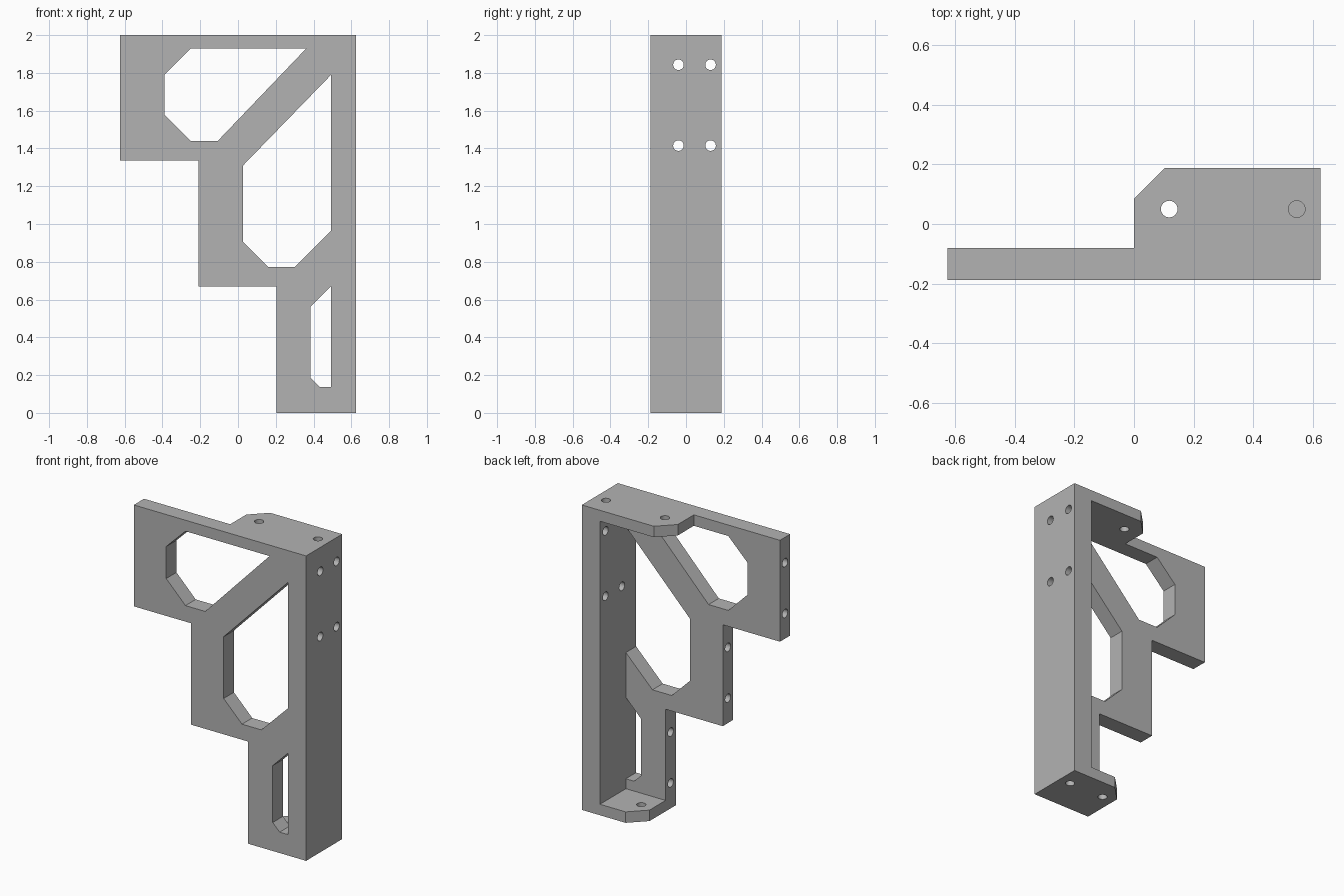
import bpy, bmesh, math
from mathutils import Matrix, Vector

cube = bpy.data.objects.get("Cube")
if cube:
    bpy.data.objects.remove(cube, do_unlink=True)

# Main sizes
X, Y, H = 0.625, 0.187, 2.0
PLATE = -0.081            # back surface of the front plate
WALL = 0.493              # inner surface of the side wall
TAB = 0.072               # thickness of the end tabs
STEP_X, STEP_Z = (-0.21, 0.205), (1.335, 0.67)
HOLE_R = 0.028

grey = bpy.data.materials.new("plain grey")
grey.use_nodes = True
colour = (0.45, 0.45, 0.45, 1)
grey.diffuse_color = colour
grey.node_tree.nodes["Principled BSDF"].inputs["Base Color"].default_value = colour


def finish(name, bm):
    bmesh.ops.recalc_face_normals(bm, faces=bm.faces)
    mesh = bpy.data.meshes.new(name)
    bm.to_mesh(mesh)
    bm.free()
    obj = bpy.data.objects.new(name, mesh)
    bpy.context.collection.objects.link(obj)
    mesh.materials.append(grey)
    return obj


def prism(name, outline, axis, low, high):
    """Extrude an outline along 'y' (points are x, z) or 'z' (points are x, y)."""
    bm = bmesh.new()
    place = (lambda a, b: (a, low, b)) if axis == 'y' else (lambda a, b: (a, b, low))
    face = bm.faces.new([bm.verts.new(place(a, b)) for a, b in outline])
    out = bmesh.ops.extrude_face_region(bm, geom=[face])
    verts = [v for v in out["geom"] if isinstance(v, bmesh.types.BMVert)]
    shift = Vector((0, high - low, 0)) if axis == 'y' else Vector((0, 0, high - low))
    bmesh.ops.translate(bm, verts=verts, vec=shift)
    return finish(name, bm)


def cut(target, cutter):
    mod = target.modifiers.new("cut", 'BOOLEAN')
    mod.operation, mod.solver, mod.object = 'DIFFERENCE', 'EXACT', cutter
    bpy.context.view_layer.objects.active = target
    bpy.ops.object.modifier_apply(modifier=mod.name)
    bpy.data.objects.remove(cutter, do_unlink=True)


# Stepped block
bracket = prism("stepped_bracket", [
    (X, 0), (X, H), (-X, H), (-X, STEP_Z[0]), (STEP_X[0], STEP_Z[0]),
    (STEP_X[0], STEP_Z[1]), (STEP_X[1], STEP_Z[1]), (STEP_X[1], 0)], 'y', -Y, Y)

# Rear pocket, leaving plate, side wall and two tabs
cut(bracket, prism("pocket", [(-1, TAB), (WALL, TAB), (WALL, H - TAB), (-1, H - TAB)],
                   'y', PLATE, 1))

# Outline of the top tab and chamfers of the bottom tab
cut(bracket, prism("top_trim", [(-1, PLATE), (0, PLATE), (0, 0.085), (0.105, 0.19),
                                (0.105, 1), (-1, 1)], 'z', 1, 3))
cut(bracket, prism("bottom_trim", [(0.1, -0.02), (0.42, 0.3), (0.1, 0.3)], 'z', -1, 0.5))

# Three windows through the plate
top = H - TAB
windows = [
    [(-0.39, 1.79), (-0.25, top), (0.36, top), (-0.107, 1.44), (-0.25, 1.44), (-0.39, 1.58)],
    [(WALL, 1.79), (0.027, 1.31), (0.027, 0.905), (0.16, 0.772), (0.30, 0.772), (WALL, 0.965)],
    [(WALL, 0.67), (0.383, 0.56), (0.383, 0.187), (0.433, 0.137), (WALL, 0.137)],
]
for outline in windows:
    cut(bracket, prism("window", outline, 'y', -1, 0))

# Screw holes
holes = bmesh.new()


def drill(centre, axis, length):
    turn = Matrix.Rotation(math.pi / 2, 4, 'Y') if axis == 'x' else Matrix()
    bmesh.ops.create_cone(holes, cap_ends=True, segments=24, radius1=HOLE_R,
                          radius2=HOLE_R, depth=length,
                          matrix=Matrix.Translation(centre) @ turn)


for y in (-0.04, 0.13):                      # side wall
    for z in (1.415, 1.843):
        drill((0.56, y, z), 'x', 0.3)
for z, inner_x in ((H, 0.118), (0, 0.29)):   # tabs
    drill((inner_x, 0.05, z), 'z', 0.3)
    drill((0.545, 0.05, z), 'z', 0.3)
for i, x in enumerate((-X, *STEP_X)):        # blind holes in the step edges
    for k in (0.25, 0.75):
        drill((x, -0.134, H - (i + k) * H / 3), 'x', 0.22)
cut(bracket, finish("screw_holes", holes))

bpy.ops.object.select_all(action='DESELECT')
bracket.select_set(True)
bpy.context.view_layer.objects.active = bracket
bpy.ops.object.shade_smooth_by_angle(angle=math.radians(30))
